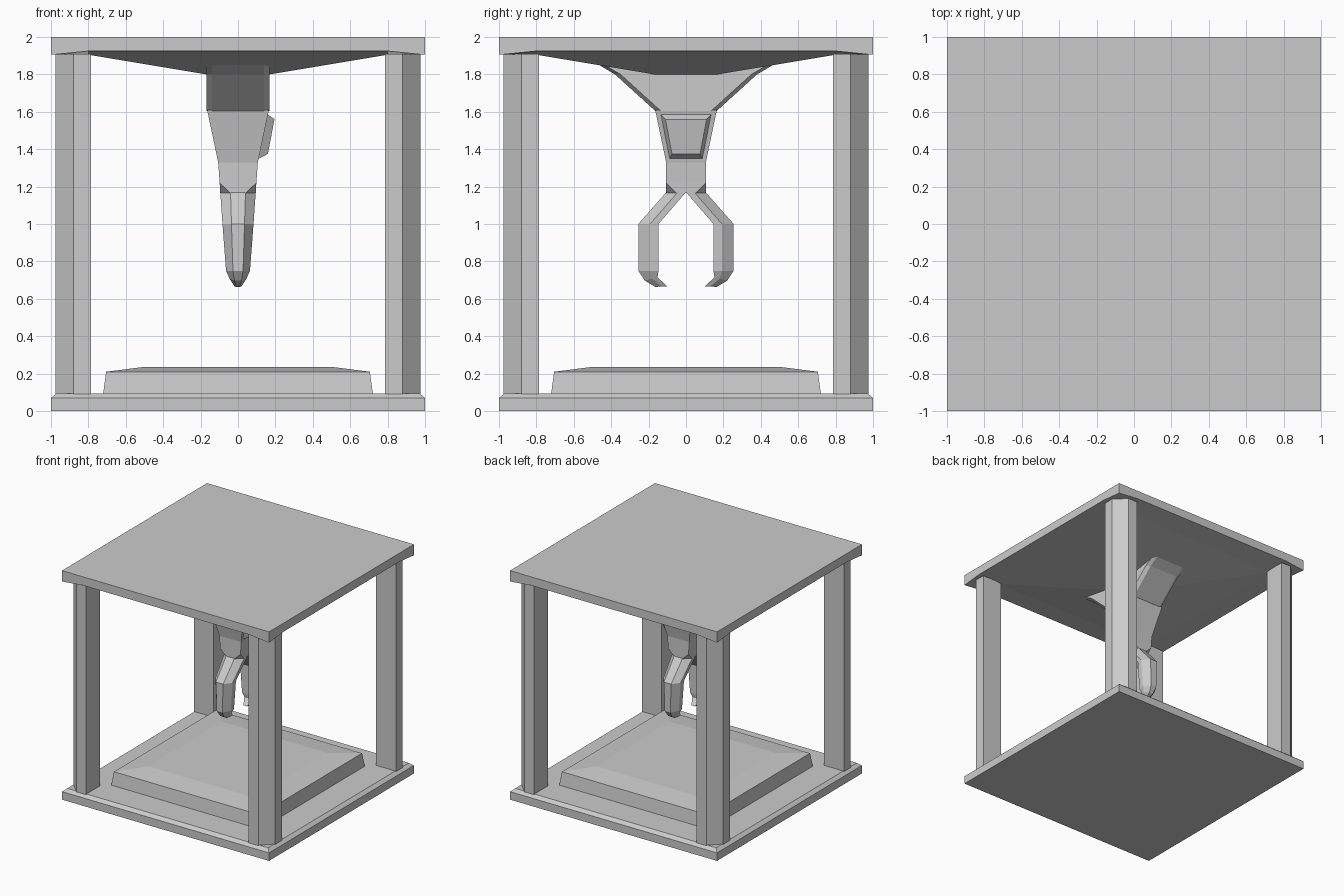
import bpy, bmesh

if "Cube" in bpy.data.objects:
    bpy.data.objects.remove(bpy.data.objects["Cube"])


def finish(name, bm):
    bmesh.ops.remove_doubles(bm, verts=bm.verts, dist=0.0005)
    bmesh.ops.recalc_face_normals(bm, faces=bm.faces)
    me = bpy.data.meshes.new(name)
    bm.to_mesh(me)
    bm.free()
    ob = bpy.data.objects.new(name, me)
    bpy.context.collection.objects.link(ob)
    return ob


def loft(name, rings):
    """Skin a stack of equal-length point rings and cap both ends."""
    bm = bmesh.new()
    rows = [[bm.verts.new(p) for p in r] for r in rings]
    n = len(rows[0])
    for a, b in zip(rows, rows[1:]):
        for i in range(n):
            j = (i + 1) % n
            bm.faces.new((a[i], a[j], b[j], b[i]))
    bm.faces.new(rows[0])
    bm.faces.new(rows[-1])
    return finish(name, bm)


def section(z, hx, hy, c=0.0):
    """Rectangle with cut corners at height z."""
    return [(hx, -hy + c, z), (hx, hy - c, z), (hx - c, hy, z), (-hx + c, hy, z),
            (-hx, hy - c, z), (-hx, -hy + c, z), (-hx + c, -hy, z), (hx - c, -hy, z)]


def mirror(ob, x, y):
    m = ob.modifiers.new("mirror", 'MIRROR')
    m.use_axis = (x, y, False)


# floor slab and raised platform
loft("base_slab", [section(z, h, h) for z, h in ((0, 1), (0.07, 1), (0.095, 0.97))])
loft("platform", [section(z, h, h) for z, h in ((0.085, 0.722), (0.21, 0.705), (0.235, 0.51))])

# roof plate with faceted underside sinking to the middle, one quarter at a time
bm = bmesh.new()
for k in range(4):
    def turn(*pts):
        out = []
        for x, y, z in pts:
            for _ in range(k):
                x, y = -y, x
            out.append(bm.verts.new((x, y, z)))
        bm.faces.new(out)
    turn((-1, -1, 2), (1, -1, 2), (1, -1, 1.905), (0.8, -1, 1.925), (-0.8, -1, 1.925), (-1, -1, 1.905))
    turn((1, -1, 1.905), (0.8, -1, 1.925), (0.8, -0.8, 1.905), (1, -0.8, 1.925))
    turn((-0.8, -1, 1.925), (0.8, -1, 1.925), (0.8, -0.8, 1.905), (-0.8, -0.8, 1.905))
    turn((-0.8, -0.8, 1.905), (0.8, -0.8, 1.905), (0.17, -0.17, 1.8), (-0.17, -0.17, 1.8))
for h, z in ((1, 2), (0.17, 1.8)):
    bm.faces.new([bm.verts.new(p) for p in ((-h, -h, z), (h, -h, z), (h, h, z), (-h, h, z))])
finish("roof_plate", bm)

# corner posts, square with the outer corner cut
post = [(0.785, 0.785), (0.975, 0.785), (0.975, 0.88), (0.88, 0.975), (0.785, 0.975)]
mirror(loft("corner_posts", [[(x, y, z) for x, y in post] for z in (0.085, 1.91)]), True, True)

# arm: flared mount and tapered body
loft("arm_mount", [section(z, 0.168, hy, 0.03) for z, hy in
                   ((1.88, 0.5), (1.85, 0.465), (1.8, 0.38), (1.605, 0.165))])
loft("arm_body", [section(1.61, 0.165, 0.165), section(1.33, 0.106, 0.106),
                  section(1.22, 0.098, 0.106), section(1.165, 0.095, 0.106, 0.055)])

# sloped panel on the side of the arm
loft("arm_panel", [
    [(0.13, -0.135, 1.59), (0.13, 0.135, 1.59), (0.09, 0.087, 1.35), (0.09, -0.087, 1.35)],
    [(0.158, -0.135, 1.587), (0.158, 0.135, 1.587), (0.112, 0.087, 1.35), (0.112, -0.087, 1.35)],
    [(0.195, -0.11, 1.56), (0.195, 0.11, 1.56), (0.16, 0.075, 1.375), (0.16, -0.075, 1.375)]])

# claw fingers: outer y, z, inner y, z, half width
path = [(0.105, 1.17, 0.0, 1.17, 0.095), (0.255, 1.0, 0.147, 1.0, 0.083),
        (0.255, 0.75, 0.147, 0.75, 0.064), (0.22, 0.697, 0.152, 0.715, 0.045),
        (0.165, 0.664, 0.1, 0.666, 0.018)]
rings = []
for yo, zo, yi, zi, w in path:
    ym, zm = yi + (yo - yi) * 0.42, zi + (zo - zi) * 0.42
    o = w * 0.42
    rings.append([(-o, yo, zo), (o, yo, zo), (w, ym, zm), (w, yi, zi), (-w, yi, zi), (-w, ym, zm)])
mirror(loft("claw_fingers", rings), False, True)
